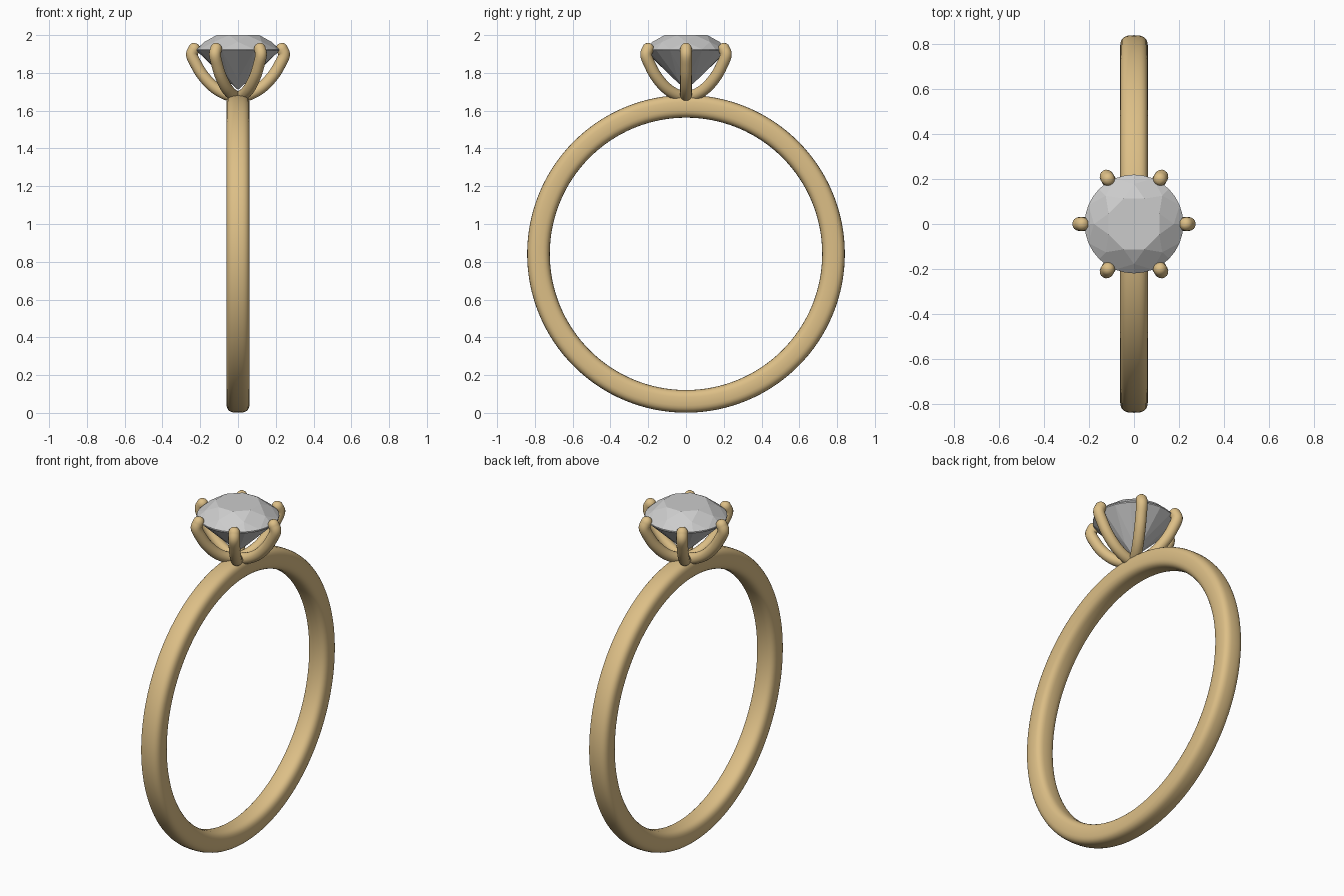
import bpy, bmesh
from math import sin, cos, pi, radians, copysign, sqrt
from mathutils import Vector

if "Cube" in bpy.data.objects:
    bpy.data.objects.remove(bpy.data.objects["Cube"])

gold = bpy.data.materials.new("gold")
gold.diffuse_color = (0.72, 0.52, 0.24, 1)
gold.use_nodes = True
gold.node_tree.nodes["Principled BSDF"].inputs["Base Color"].default_value = gold.diffuse_color


def finish(name, bm, mat=None, smooth=True):
    bmesh.ops.recalc_face_normals(bm, faces=bm.faces)
    me = bpy.data.meshes.new(name)
    bm.to_mesh(me)
    bm.free()
    ob = bpy.data.objects.new(name, me)
    bpy.context.collection.objects.link(ob)
    for p in me.polygons:
        p.use_smooth = smooth
    if mat:
        me.materials.append(mat)
    return ob


def bridge(bm, a, b):
    n = len(a)
    for i in range(n):
        bm.faces.new((a[i], a[(i + 1) % n], b[(i + 1) % n], b[i]))


# Band: rounded-square section swept round the finger hole
def band():
    bm = bmesh.new()
    rings, seg, sides = [], 128, 28
    for i in range(seg):
        a = 2 * pi * i / seg
        ring = []
        for j in range(sides):
            t = 2 * pi * j / sides
            c, s = cos(t), sin(t)
            x = 0.062 * copysign(abs(c) ** (2 / 3), c)
            r = 0.781 + 0.06 * copysign(abs(s) ** (2 / 3), s)
            ring.append(bm.verts.new((x, r * sin(a), 0.842 + r * cos(a))))
        rings.append(ring)
    for i in range(seg):
        bridge(bm, rings[i], rings[(i + 1) % seg])
    finish("band", bm, gold)


# Prong: round tube along a curved path (radius from axis, height), domed ends
PATH = [(0.0, 1.668), (0.07, 1.69), (0.13, 1.727), (0.185, 1.785),
        (0.222, 1.845), (0.244, 1.895), (0.232, 1.928)]


def spline(pts, steps=6):
    p = [Vector(q) for q in pts]
    p = [2 * p[0] - p[1]] + p + [2 * p[-1] - p[-2]]
    out = []
    for i in range(1, len(p) - 2):
        for k in range(steps):
            t = k / steps
            a, b, c, d = p[i - 1:i + 3]
            out.append(0.5 * (2 * b + (c - a) * t + (2 * a - 5 * b + 4 * c - d) * t * t
                              + (3 * b - a - 3 * c + d) * t ** 3))
    return out + [p[-2]]


def prong(name, angle):
    bm = bmesh.new()
    line, rad, sides = spline(PATH), 0.031, 16
    n = len(line)
    tang = [(line[min(i + 1, n - 1)] - line[max(i - 1, 0)]).normalized() for i in range(n)]
    stations = [(line[i], tang[i], rad) for i in range(n)]
    for f in (0.35, 0.65, 0.85, 0.96):
        w = rad * sqrt(1 - f * f)
        stations.insert(0, (line[0] - tang[0] * rad * f, tang[0], w))
        stations.append((line[-1] + tang[-1] * rad * f, tang[-1], w))
    rings = []
    for c, t, w in stations:
        ring = []
        for j in range(sides):
            u = 2 * pi * j / sides
            r = c.x - t.y * w * cos(u)
            z = c.y + t.x * w * cos(u)
            s = w * sin(u)
            ring.append(bm.verts.new((r * cos(angle) - s * sin(angle),
                                      r * sin(angle) + s * cos(angle), z)))
        rings.append(ring)
    for a, b in zip(rings, rings[1:]):
        bridge(bm, a, b)
    bm.faces.new(rings[0])
    bm.faces.new(rings[-1])
    finish(name, bm, gold)


# Stone: round brilliant with flat facets
def stone():
    bm = bmesh.new()

    def circle(n, r, z, off):
        return [bm.verts.new((r * cos(2 * pi * i / n + off), r * sin(2 * pi * i / n + off), z))
                for i in range(n)]
    off, half = radians(22.5), radians(22.5)
    table = circle(8, 0.122, 2.0, off)
    mid = circle(8, 0.178, 1.964, off + half)
    top = circle(32, 0.22, 1.925, off)
    low = circle(32, 0.22, 1.918, off)
    pav = circle(8, 0.062, 1.766, off + half)
    culet = bm.verts.new((0, 0, 1.71))
    bm.faces.new(table)
    bridge(bm, top, low)
    for i in range(8):
        j, g = (i + 1) % 8, 4 * i
        e = (g + 4) % 32
        # star and kite facets
        bm.faces.new((table[i], mid[i], table[j]))
        bm.faces.new((table[i], mid[i - 1], top[g], mid[i]))
        # upper and lower girdle facets
        bm.faces.new((mid[i], top[g], top[g + 1], top[g + 2]))
        bm.faces.new((mid[i], top[g + 2], top[g + 3], top[e]))
        bm.faces.new((pav[i], low[g], low[g + 1], low[g + 2]))
        bm.faces.new((pav[i], low[g + 2], low[g + 3], low[e]))
        # pavilion main facets
        bm.faces.new((low[g], pav[i], culet, pav[i - 1]))
    finish("stone", bm, None, False)


band()
for k in range(6):
    prong("prong_%d" % (k + 1), k * pi / 3)
stone()
